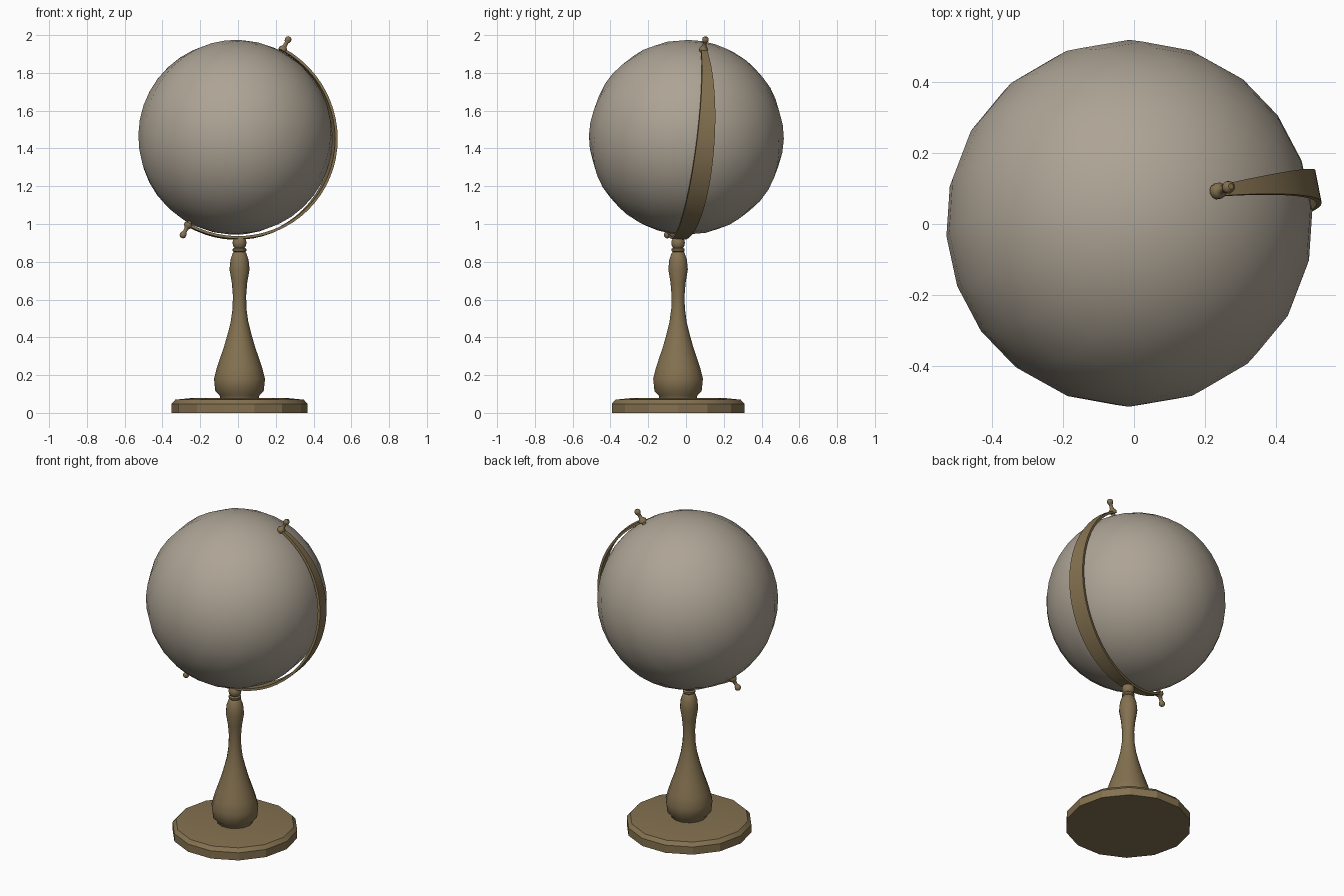
import bpy, bmesh, math
from mathutils import Vector, Matrix

if "Cube" in bpy.data.objects:
    bpy.data.objects.remove(bpy.data.objects["Cube"])

CENTER = Vector((-0.013, 0.002, 1.459))   # middle of the globe
FOOT = Vector((0.008, -0.042, 0))         # axis of the stand
TILT, TURN = math.radians(29.8), math.radians(20)
ROT = Matrix.Rotation(TURN, 4, 'Z') @ Matrix.Rotation(TILT, 4, 'Y')


def material(name, color):
    m = bpy.data.materials.new(name)
    m.diffuse_color = (*color, 1)
    m.use_nodes = True
    m.node_tree.nodes["Principled BSDF"].inputs["Base Color"].default_value = m.diffuse_color
    return m


GLOBE = material("globe_paint", (0.42, 0.37, 0.30))
BRASS = material("aged_brass", (0.23, 0.165, 0.08))


def finish(bm, name, mat, matrix=Matrix(), angle=40):
    bmesh.ops.recalc_face_normals(bm, faces=bm.faces)
    me = bpy.data.meshes.new(name)
    bm.to_mesh(me)
    bm.free()
    ob = bpy.data.objects.new(name, me)
    bpy.context.collection.objects.link(ob)
    ob.matrix_world = matrix
    me.materials.append(mat)
    bpy.ops.object.select_all(action='DESELECT')
    ob.select_set(True)
    bpy.context.view_layer.objects.active = ob
    bpy.ops.object.shade_smooth_by_angle(angle=math.radians(angle))
    return ob


def lathe(name, profile, sides, matrix, angle=40):
    """Revolve (radius, height) points around local z and cap both ends."""
    bm = bmesh.new()
    rings = [[bm.verts.new((r * math.cos(math.tau * i / sides),
                            r * math.sin(math.tau * i / sides), z))
              for i in range(sides)] for r, z in profile]
    for a, b in zip(rings, rings[1:]):
        for i in range(sides):
            j = (i + 1) % sides
            bm.faces.new((a[i], a[j], b[j], b[i]))
    bm.faces.new(rings[0][::-1])
    bm.faces.new(rings[-1])
    return finish(bm, name, BRASS, matrix, angle)


# Globe, tilted on its axis
bm = bmesh.new()
bmesh.ops.create_uvsphere(bm, u_segments=20, v_segments=20, radius=0.516)
finish(bm, "globe", GLOBE, Matrix.Translation(CENTER) @ ROT)

# Half-circle arm from pole to pole, passing over the top of the stem
axis = (ROT @ Vector((0, 0, 1))).normalized()
down = Vector((FOOT.x, FOOT.y, 0.925)) - CENTER
out = (down - axis * down.dot(axis)).normalized()
side = axis.cross(out)
bm = bmesh.new()
sections = []
STEPS = 32
for k in range(STEPS + 1):
    t = math.pi * (k / STEPS - 0.5)
    radial = axis * math.sin(t) + out * math.cos(t)
    half = 0.5 * (0.03 + 0.073 * math.cos(t))
    sections.append([bm.verts.new(CENTER + radial * r + side * s * half)
                     for r, s in ((0.528, -1), (0.542, -1), (0.542, 1), (0.528, 1))])
for a, b in zip(sections, sections[1:]):
    for i in range(4):
        j = (i + 1) % 4
        bm.faces.new((a[i], a[j], b[j], b[i]))
bm.faces.new(sections[0])
bm.faces.new(sections[-1][::-1])
finish(bm, "arm", BRASS)

# Pivot pins with knobs at both poles
PIN = [(0.012, 0.505), (0.012, 0.525), (0.023, 0.527), (0.023, 0.542),
       (0.017, 0.549), (0.011, 0.556), (0.010, 0.578), (0.015, 0.585),
       (0.018, 0.595), (0.016, 0.605), (0.008, 0.612)]
for name, flip in (("upper_pin", 0), ("lower_pin", math.pi)):
    lathe(name, PIN, 12, Matrix.Translation(CENTER) @ ROT @ Matrix.Rotation(flip, 4, 'X'))

# Turned stem
STEM = [(0.10, 0.07), (0.105, 0.092), (0.128, 0.115), (0.135, 0.18),
        (0.121, 0.235), (0.103, 0.29), (0.082, 0.35), (0.062, 0.42),
        (0.047, 0.48), (0.037, 0.55), (0.035, 0.62), (0.041, 0.69),
        (0.053, 0.76), (0.048, 0.81), (0.036, 0.845), (0.030, 0.852),
        (0.036, 0.858), (0.036, 0.868), (0.027, 0.874), (0.034, 0.884),
        (0.037, 0.90), (0.034, 0.915), (0.026, 0.928)]
lathe("stem", STEM, 14, Matrix.Translation(FOOT))

# Faceted round base
BASE = [(0.36, 0), (0.36, 0.048), (0.34, 0.070), (0.26, 0.078), (0.10, 0.080)]
lathe("base", BASE, 14, Matrix.Translation(FOOT), 20)
